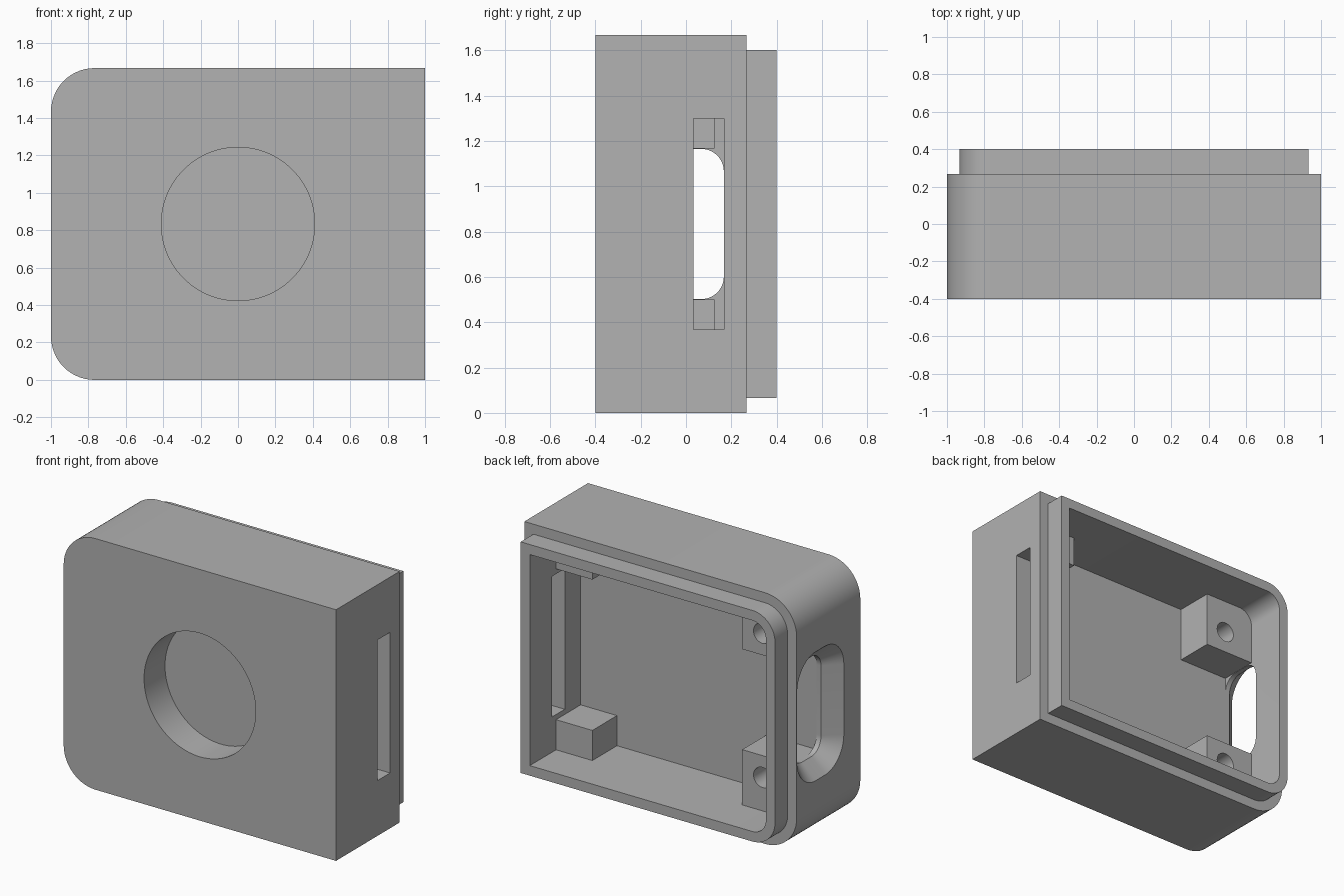
import bpy, bmesh, math
from mathutils import Matrix

cube = bpy.data.objects.get("Cube")
if cube:
    bpy.data.objects.remove(cube)

HEIGHT = 1.667
FRONT, SHOULDER, REAR = -0.4, 0.267, 0.4
FLOOR = -0.133          # inner face of the thick front wall
WALL = 0.133            # total wall thickness

grey = bpy.data.materials.new("plain grey")
grey.use_nodes = True
grey.diffuse_color = (0.445, 0.445, 0.445, 1)
grey.node_tree.nodes["Principled BSDF"].inputs["Base Color"].default_value = grey.diffuse_color


def finish(bm, name):
    bmesh.ops.recalc_face_normals(bm, faces=bm.faces)
    mesh = bpy.data.meshes.new(name)
    bm.to_mesh(mesh)
    bm.free()
    mesh.materials.append(grey)
    obj = bpy.data.objects.new(name, mesh)
    bpy.context.collection.objects.link(obj)
    return obj


def rounded_rect(a0, a1, b0, b1, radii, steps=14):
    """Closed outline; radii run anticlockwise from the low corner."""
    corners = [(a0, b0, 1, 1), (a1, b0, -1, 1), (a1, b1, -1, -1), (a0, b1, 1, -1)]
    points = []
    for i, ((a, b, sa, sb), r) in enumerate(zip(corners, radii)):
        if r == 0:
            points.append((a, b))
            continue
        for k in range(steps + 1):
            t = math.pi + (i + k / steps) * math.pi / 2
            points.append((a + sa * r + r * math.cos(t), b + sb * r + r * math.sin(t)))
    return points


def loft(name, rings):
    """Skin a list of equal rings and cap both ends."""
    bm = bmesh.new()
    loops = [[bm.verts.new(p) for p in ring] for ring in rings]
    for lower, upper in zip(loops, loops[1:]):
        for i in range(len(lower)):
            j = (i + 1) % len(lower)
            bm.faces.new((lower[i], lower[j], upper[j], upper[i]))
    bm.faces.new(loops[0])
    bm.faces.new(loops[-1])
    return finish(bm, name)


def box(name, x0, x1, y0, y1, z0, z1):
    return loft(name, [[(a, y, b) for a, b in rounded_rect(x0, x1, z0, z1, (0, 0, 0, 0))]
                       for y in (y0, y1)])


def cylinder(name, x, z, radius, y0, y1, sides):
    bm = bmesh.new()
    place = Matrix.Translation((x, (y0 + y1) / 2, z)) @ Matrix.Rotation(math.pi / 2, 4, "X")
    bmesh.ops.create_cone(bm, cap_ends=True, segments=sides, radius1=radius,
                          radius2=radius, depth=y1 - y0, matrix=place)
    return finish(bm, name)


def cut(target, cutter):
    cutter.hide_render = True
    mod = target.modifiers.new("cut", "BOOLEAN")
    mod.operation, mod.solver, mod.object = "DIFFERENCE", "EXACT", cutter
    bpy.ops.object.select_all(action="DESELECT")
    bpy.context.view_layer.objects.active = target
    target.select_set(True)
    bpy.ops.object.modifier_apply(modifier=mod.name)
    bpy.data.objects.remove(cutter)


def smooth(obj):
    bpy.ops.object.select_all(action="DESELECT")
    bpy.context.view_layer.objects.active = obj
    obj.select_set(True)
    bpy.ops.object.shade_smooth_by_angle(angle=math.radians(25))


# Housing: outer shell, stepped rear lip and cavity in one skin
def shell_ring(y, inset):
    r = 0.233 - inset
    outline = rounded_rect(-1 + inset, 1 - inset, inset, HEIGHT - inset, (r, 0, 0, r))
    return [(x, y, z) for x, z in outline]


LIP = WALL / 2
housing = loft("housing", [shell_ring(y, inset) for y, inset in (
    (FRONT, 0), (SHOULDER, 0), (SHOULDER, LIP), (REAR, LIP), (REAR, WALL), (FLOOR, WALL))])

# Blind round pocket in the front
cut(housing, cylinder("pocket_cutter", 0, HEIGHT / 2, 0.41, FRONT - 0.1, FRONT + 0.22, 96))

# Narrow slot through the left wall
cut(housing, box("slot_cutter", 0.8, 1.1, 0.033, 0.167, 0.367, 1.3))


# Flared window through the right wall
def window_ring(x, flare):
    r = 0.1 + flare
    outline = rounded_rect(-0.131 - flare, 0.167 + flare, 0.502 - flare, 1.165 + flare, (r,) * 4)
    return [(x, y, z) for y, z in outline]


cut(housing, loft("window_cutter", [window_ring(x, flare) for x, flare in (
    (-1.05, 0.096), (-1, 0.096), (-0.9, 0), (-0.84, 0))]))
smooth(housing)

# Corner posts, set slightly into the walls
POST_BACK = 0.125
for level in ("lower", "upper"):
    def span(low, high):
        return (low, high) if level == "lower" else (HEIGHT - high, HEIGHT - low)

    box(level + "_left_post", 0.6, 0.9, FLOOR - 0.02, POST_BACK, *span(0.1, 0.333))
    post = box(level + "_right_screw_post", -0.9, -0.5, FLOOR - 0.02, POST_BACK, *span(0.1, 0.5))
    cut(post, cylinder("screw_cutter", -0.65, span(0.355, 0)[0] if level == "lower" else HEIGHT - 0.355,
                       0.067, FLOOR, POST_BACK + 0.1, 32))
    smooth(post)
